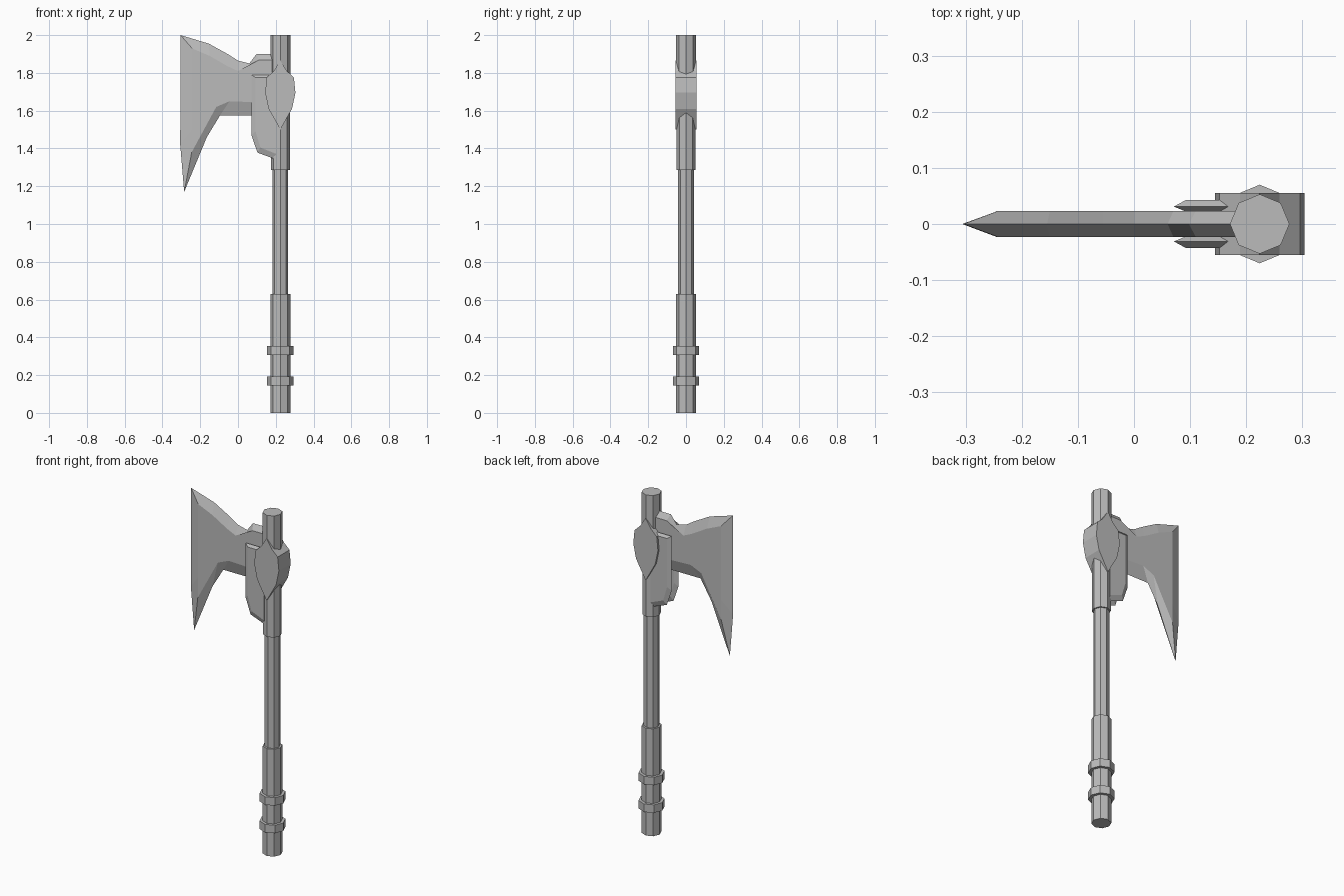
import bpy, bmesh, math

cube = bpy.data.objects.get("Cube")
if cube:
    bpy.data.objects.remove(cube)

CX = 0.224  # handle axis

steel = bpy.data.materials.new("plain_grey")
steel.use_nodes = True
steel.diffuse_color = (0.5, 0.5, 0.5, 1)
steel.node_tree.nodes["Principled BSDF"].inputs["Base Color"].default_value = (0.5, 0.5, 0.5, 1)


def finish(name, bm):
    bmesh.ops.recalc_face_normals(bm, faces=bm.faces)
    mesh = bpy.data.meshes.new(name)
    bm.to_mesh(mesh)
    bm.free()
    mesh.materials.append(steel)
    ob = bpy.data.objects.new(name, mesh)
    bpy.context.collection.objects.link(ob)
    return ob


def rod(name, radius, z0, z1):
    """Upright eight-sided bar on the handle axis."""
    bpy.ops.mesh.primitive_cylinder_add(vertices=8, radius=radius, depth=z1 - z0,
                                        location=(CX, 0, (z0 + z1) / 2))
    ob = bpy.context.object
    ob.name = name
    ob.data.materials.append(steel)


def layered(name, layers):
    """Slab skinned through matching (outline, y) layers from front to back."""
    bm = bmesh.new()
    loops = [[bm.verts.new((x, y, z)) for x, z in outline] for outline, y in layers]
    for a, b in zip(loops, loops[1:]):
        n = len(a)
        for i in range(n):
            j = (i + 1) % n
            bm.faces.new((a[i], a[j], b[j], b[i]))
    caps = [bm.faces.new(loops[0]), bm.faces.new(loops[-1])]
    bmesh.ops.triangulate(bm, faces=caps)
    return finish(name, bm)


# Handle: grip, shaft, sleeve, top and two rings
rod("grip", 0.053, 0, 0.63)
rod("shaft", 0.042, 0.6, 1.32)
rod("sleeve", 0.05, 1.285, 1.65)
rod("handle_top", 0.053, 1.6, 2)
for name, z in (("lower_ring", 0.145), ("upper_ring", 0.307)):
    rod(name, 0.07, z, z + 0.047)

# Blade: sharp outer outline at the middle, smaller flat outline on both sides
edge = [(-0.304, 2), (-0.155, 1.955), (-0.055, 1.9), (0, 1.865), (0.06, 1.85),
        (0.098, 1.9), (0.2, 1.9), (0.2, 1.575), (-0.095, 1.575), (-0.165, 1.46),
        (-0.285, 1.17), (-0.306, 1.42)]
flat = [(-0.243, 1.93), (-0.15, 1.89), (-0.055, 1.835), (0, 1.81), (0.07, 1.8),
        (0.11, 1.868), (0.2, 1.868), (0.2, 1.64), (-0.045, 1.65), (-0.115, 1.62),
        (-0.245, 1.38), (-0.243, 1.5)]
T = 0.023
layered("blade", [(flat, -T), (edge, 0), (flat, T)])

# Side plates clamping the blade
rim = [(0.071, 1.79), (0.071, 1.47), (0.103, 1.378), (0.2, 1.342), (0.2, 1.79)]
face = [(0.093, 1.775), (0.093, 1.49), (0.118, 1.405), (0.2, 1.372), (0.2, 1.775)]
for name, s in (("front_plate", -1), ("back_plate", 1)):
    layered(name, [(face, s * 0.022), (rim, s * 0.031), (face, s * 0.043)])

# Shield-shaped socket around the handle
half = [(0.035, 1.81), (0.072, 1.775), (0.08, 1.695), (0.062, 1.61)]
shield = [(CX, 1.865)] + [(CX + x, z) for x, z in half] + [(CX, 1.5)]
shield += [(CX - x, z) for x, z in reversed(half)]
layered("socket", [(shield, -0.055), (shield, 0.055)])
